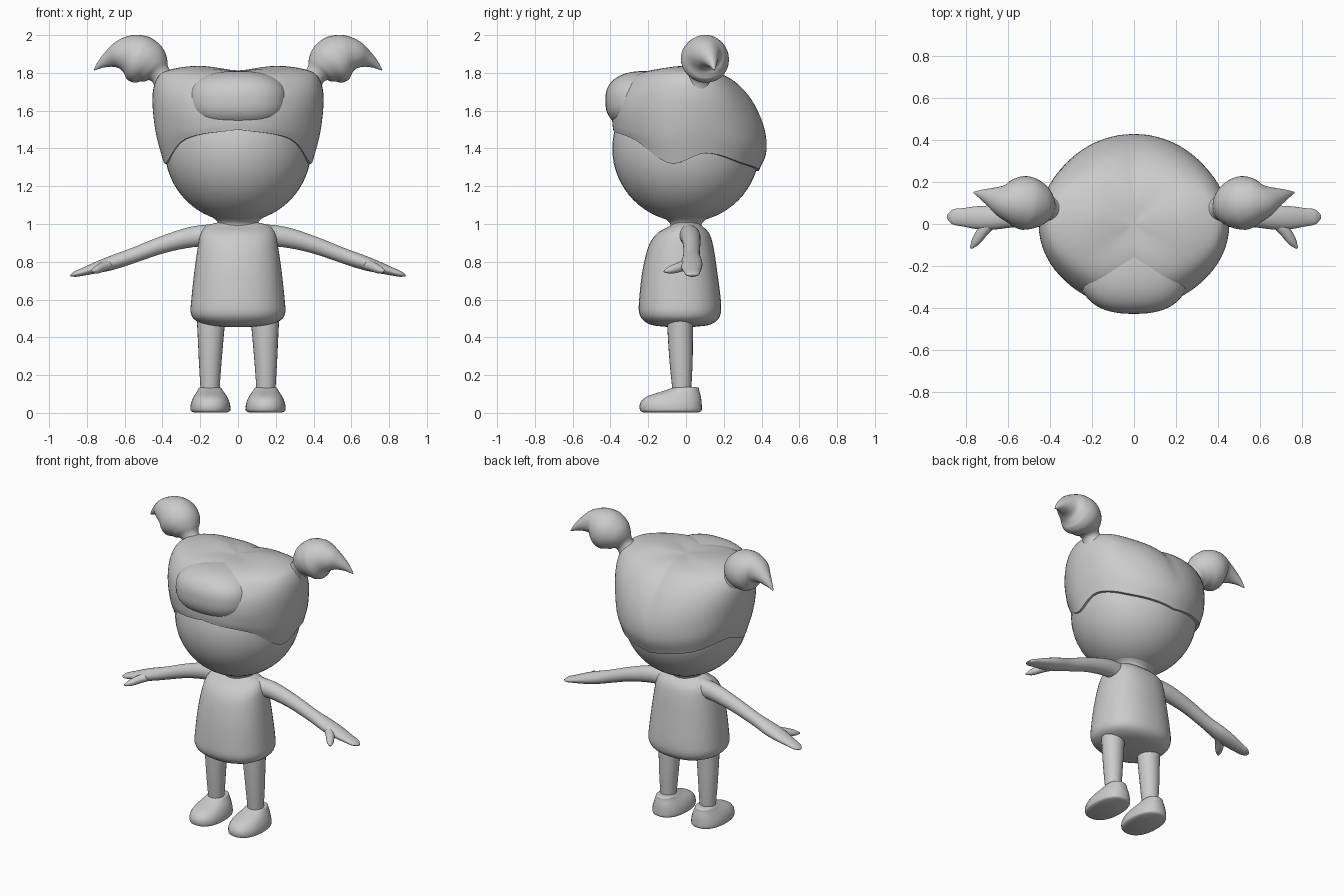
import bpy, bmesh, math
from mathutils import Vector

cube = bpy.data.objects.get("Cube")
if cube:
    bpy.data.objects.remove(cube, do_unlink=True)

grey = bpy.data.materials.new("plain_grey")
grey.use_nodes = True
grey.diffuse_color = (0.6, 0.6, 0.6, 1)
grey.node_tree.nodes["Principled BSDF"].inputs["Base Color"].default_value = (0.6, 0.6, 0.6, 1)


def finish(name, bm, angle=50):
    bmesh.ops.remove_doubles(bm, verts=bm.verts, dist=0.0002)
    bmesh.ops.recalc_face_normals(bm, faces=bm.faces)
    mesh = bpy.data.meshes.new(name)
    bm.to_mesh(mesh)
    bm.free()
    mesh.materials.append(grey)
    obj = bpy.data.objects.new(name, mesh)
    bpy.context.collection.objects.link(obj)
    bpy.ops.object.select_all(action='DESELECT')
    obj.select_set(True)
    bpy.context.view_layer.objects.active = obj
    bpy.ops.object.shade_smooth_by_angle(angle=math.radians(angle))
    return obj


def hermite(keys, rows, t):
    """Smooth interpolation of vectors at unevenly spaced keys."""
    last = len(keys) - 1
    i = max(k for k in range(last) if keys[k] <= t or k == 0)

    def slope(k):
        a, b = max(k - 1, 0), min(k + 1, last)
        return (rows[b] - rows[a]) / (keys[b] - keys[a])
    h = keys[i + 1] - keys[i]
    u = (t - keys[i]) / h
    ease = u * u * (3 - 2 * u)
    return (rows[i] * (1 - ease) + rows[i + 1] * ease
            + slope(i) * (h * u * (1 - u) ** 2) - slope(i + 1) * (h * u * u * (1 - u)))


def resample(points, steps):
    rows = [Vector(p) for p in points]
    keys = list(range(len(rows)))
    return [hermite(keys, rows, keys[-1] * j / steps) for j in range(steps + 1)]


def skin(bm, rings, caps=True):
    loops = [[bm.verts.new(p) for p in ring] for ring in rings]
    n = len(loops[0])
    for a, b in zip(loops, loops[1:]):
        for j in range(n):
            k = (j + 1) % n
            bm.faces.new((a[j], a[k], b[k], b[j]))
    if caps:
        bm.faces.new(loops[0])
        bm.faces.new(loops[-1])


def tube(name, points, upright=False, power=2, sides=32, steps=32):
    """Skin through (x, y, z, radius across, radius along y)."""
    rows = resample(points, steps)
    rings = []
    for i, row in enumerate(rows):
        centre = Vector(row[:3])
        if upright:
            tangent = Vector((0, 0, 1))
        else:
            tangent = Vector(rows[min(i + 1, steps)][:3]) - Vector(rows[max(i - 1, 0)][:3])
            tangent.normalize()
        along = Vector((0, 1, 0))
        along = (along - tangent * along.dot(tangent)).normalized()
        across = along.cross(tangent)
        ring = []
        for j in range(sides):
            a = math.tau * j / sides
            c, s = math.cos(a), math.sin(a)
            f = (abs(c) ** power + abs(s) ** power) ** (-1 / power)
            ring.append(centre + across * (c * f * row[3]) + along * (s * f * row[4]))
        rings.append(ring)
    bm = bmesh.new()
    skin(bm, rings)
    return finish(name, bm)


def ball(name, centre, radii, power=2):
    bm = bmesh.new()
    bmesh.ops.create_uvsphere(bm, u_segments=48, v_segments=32, radius=1)
    for v in bm.verts:
        f = sum(abs(c) ** power for c in v.co) ** (-1 / power)
        v.co = [o + c * f * r for o, c, r in zip(centre, v.co, radii)]
    return finish(name, bm)


# Head and neck
ball("head", (0, 0, 1.4), (0.388, 0.39, 0.39))
tube("neck", [(0, 0, 0.97, 0.12, 0.08), (0, 0, 1.01, 0.108, 0.09),
              (0, 0, 1.06, 0.17, 0.16)], upright=True, steps=10)

# Hair cap: (radius, height) profiles from crown to hem, by angle from the front
profiles = {
    0: [(0, 1.81), (.15, 1.81), (.27, 1.77), (.35, 1.71), (.385, 1.63), (.39, 1.55), (.385, 1.5)],
    45: [(0, 1.81), (.2, 1.82), (.33, 1.79), (.4, 1.7), (.42, 1.6), (.41, 1.5), (.395, 1.45)],
    78: [(0, 1.81), (.2, 1.835), (.36, 1.815), (.425, 1.77), (.45, 1.66), (.435, 1.48), (.392, 1.32)],
    105: [(0, 1.81), (.2, 1.835), (.36, 1.81), (.425, 1.76), (.45, 1.66), (.435, 1.5), (.405, 1.375)],
    140: [(0, 1.81), (.15, 1.81), (.28, 1.78), (.37, 1.7), (.42, 1.58), (.43, 1.43), (.4, 1.32)],
    180: [(0, 1.81), (.13, 1.8), (.25, 1.745), (.35, 1.64), (.415, 1.5), (.425, 1.38), (.385, 1.28)],
}
angles = list(profiles)
columns = [resample(p, 28) for p in profiles.values()]
hair_rings = []
for level in zip(*columns):
    ring = []
    for j in range(72):
        a = 5 * j if j <= 36 else 5 * j - 360
        r, z = hermite(angles, level, abs(a))
        a = math.radians(a)
        ring.append(Vector((r * math.sin(a), -r * math.cos(a), z)))
    hair_rings.append(ring)
hair_rings.append([Vector((p.x * .88, p.y * .88, p.z)) for p in hair_rings[-1]])
hair = bmesh.new()
skin(hair, hair_rings, caps=False)
finish("hair_cap", hair)
ball("fringe", (0, -0.205, 1.653), (0.265, 0.222, 0.157), power=2.5)

# Body
tube("torso", [
    (0, -.03, .455, .07, .07), (0, -.03, .465, .16, .15), (0, -.03, .49, .225, .195),
    (0, -.032, .53, .25, .216), (0, -.032, .6, .247, .216), (0, -.033, .75, .231, .198),
    (0, -.027, .88, .212, .172), (0, -.015, .95, .197, .138), (0, 0, .99, .165, .085),
    (0, 0, 1.01, .1, .06)], upright=True, power=2.3, sides=48, steps=45)

for side, s in (("left", 1), ("right", -1)):
    def limb(part, points, **options):
        tube(side + "_" + part, [(s * p[0],) + p[1:] for p in points], **options)

    # Pigtail: root, round bun and curled tip
    tail = [(.36, .06, 1.72, .09), (.4, .07, 1.775, .058), (.422, .075, 1.803, .064),
            (.44, .08, 1.822, .09), (.475, .09, 1.85, .117), (.52, .1, 1.872, .128),
            (.57, .105, 1.89, .114), (.62, .11, 1.893, .083), (.67, .125, 1.878, .051),
            (.72, .14, 1.85, .025), (.762, .15, 1.815, .003)]
    limb("pigtail", [p + p[-1:] for p in tail], steps=50)

    # Arm tapering into a flat mitten hand
    limb("arm", [
        (.13, .015, .94, .06, .055), (.25, .025, .93, .054, .052), (.4, .03, .89, .045, .046),
        (.55, .03, .835, .04, .044), (.66, .03, .797, .038, .056), (.74, .03, .772, .031, .055),
        (.81, .032, .75, .022, .044), (.86, .034, .735, .015, .036), (.887, .035, .726, .004, .012)])
    limb("thumb", [(.65, .03, .795, .028, .028), (.71, -.025, .775, .026, .028),
                   (.75, -.08, .757, .02, .022), (.775, -.115, .748, .005, .006)], steps=16)

    # Leg with a slight calf
    limb("leg", [(.142, -.03, .52, .078, .07), (.144, -.03, .42, .07, .067),
                 (.147, -.026, .27, .06, .061), (.148, -.022, .12, .05, .05)],
         upright=True, sides=24, steps=16)

    # Rounded shoe
    limb("shoe", [
        (.146, -.08, .003, .09, .148), (.146, -.08, .014, .105, .163), (.146, -.08, .05, .103, .163),
        (.146, -.066, .085, .089, .145), (.147, -.026, .115, .069, .097),
        (.147, -.003, .133, .057, .069), (.147, -.005, .138, .04, .05)],
        upright=True, power=2.3, steps=24)
